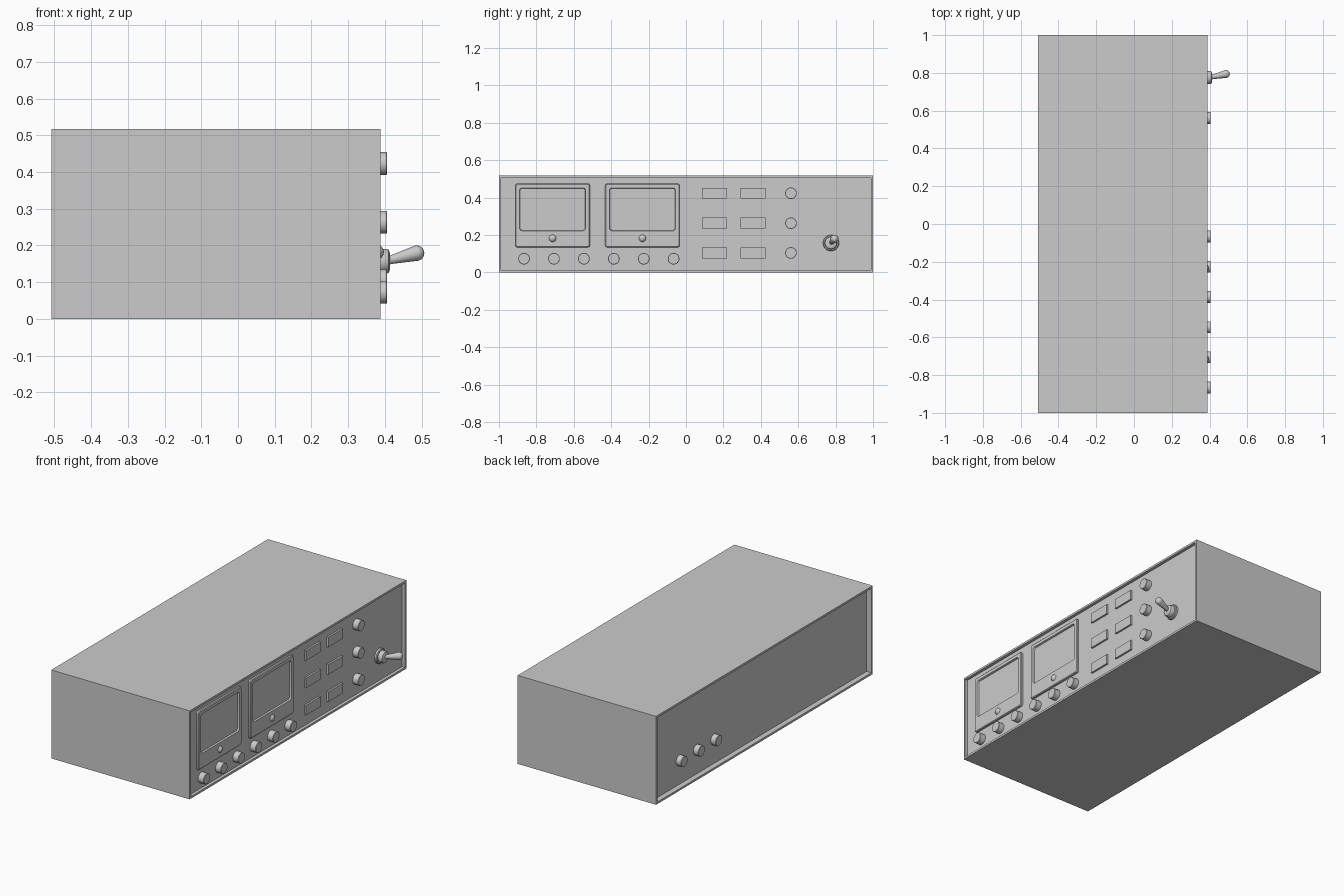
import bpy, bmesh, math
from mathutils import Matrix, Vector

if "Cube" in bpy.data.objects:
    bpy.data.objects.remove(bpy.data.objects["Cube"])

FRONT = 0.37      # recessed control panel plane
BACK = -0.475     # recessed rear panel plane
ROWS = (0.104, 0.263, 0.423)


def finish(bm, name, smooth=True):
    bmesh.ops.remove_doubles(bm, verts=bm.verts, dist=1e-5)
    bmesh.ops.recalc_face_normals(bm, faces=bm.faces)
    mesh = bpy.data.meshes.new(name)
    bm.to_mesh(mesh)
    bm.free()
    ob = bpy.data.objects.new(name, mesh)
    bpy.context.collection.objects.link(ob)
    if smooth:
        bpy.ops.object.select_all(action='DESELECT')
        ob.select_set(True)
        bpy.context.view_layer.objects.active = ob
        bpy.ops.object.shade_smooth_by_angle(angle=math.radians(35))
    return ob


def skin(bm, rings, cap_start=False, cap_end=False):
    """Join successive closed rings of points with faces."""
    loops = [[bm.verts.new(p) for p in ring] for ring in rings]
    n = len(loops[0])
    for a, b in zip(loops, loops[1:]):
        for i in range(n):
            j = (i + 1) % n
            bm.faces.new((a[i], a[j], b[j], b[i]))
    if cap_start:
        bm.faces.new(loops[0])
    if cap_end:
        bm.faces.new(loops[-1])


def lathe(name, profile, origin, direction=(1, 0, 0), n=32):
    """Spin (radius, distance) pairs around a direction."""
    m = Matrix.Translation(origin) @ Vector(direction).to_track_quat('Z', 'Y').to_matrix().to_4x4()
    rings = [[m @ Vector((r * math.cos(2 * math.pi * i / n), r * math.sin(2 * math.pi * i / n), d))
              for i in range(n)] for r, d in profile]
    bm = bmesh.new()
    skin(bm, rings, cap_start=profile[0][0] > 0, cap_end=profile[-1][0] > 0)
    return finish(bm, name)


def rounded_rect(x, y, z, hy, hz, r, steps=4):
    pts = []
    for k, (sy, sz) in enumerate(((1, 1), (-1, 1), (-1, -1), (1, -1))):
        for i in range(steps + 1):
            a = math.pi / 2 * (k + i / steps)
            pts.append(Vector((x, y + sy * (hy - r) + r * math.cos(a),
                               z + sz * (hz - r) + r * math.sin(a))))
    return pts


# Case with recessed front and rear panels
bm = bmesh.new()
bmesh.ops.create_cube(bm, size=1, matrix=Matrix.Translation((-0.0595, 0, 0.2585))
                      @ Matrix.Diagonal((0.895, 2, 0.517, 1)))
bm.normal_update()
for sign, depth in ((1, 0.388 - FRONT), (-1, 0.507 + BACK)):
    face = next(f for f in bm.faces if f.normal.x * sign > 0.9)
    bmesh.ops.inset_region(bm, faces=[face], thickness=0.017)
    edge = bmesh.ops.extrude_discrete_faces(bm, faces=[face])['faces'][0]
    bmesh.ops.translate(bm, verts=edge.verts, vec=(-sign * depth, 0, 0))
finish(bm, "case", smooth=False)

# Display frames, each with a sunken screen and a round indicator
for label, y in (("left", -0.713), ("right", -0.233)):
    bm = bmesh.new()
    skin(bm, [
        rounded_rect(FRONT - 0.002, y, 0.304, 0.199, 0.170, 0.010),
        rounded_rect(FRONT + 0.010, y, 0.304, 0.199, 0.170, 0.010),
        rounded_rect(FRONT + 0.014, y, 0.304, 0.195, 0.166, 0.009),
        rounded_rect(FRONT + 0.014, y, 0.337, 0.177, 0.115, 0.014),
        rounded_rect(FRONT + 0.004, y, 0.337, 0.174, 0.112, 0.012),
    ], cap_start=True, cap_end=True)
    finish(bm, f"{label}_display")
    bm = bmesh.new()
    bmesh.ops.create_uvsphere(bm, u_segments=24, v_segments=12, radius=0.021,
                              matrix=Matrix.Translation((FRONT + 0.006, y, 0.182)))
    finish(bm, f"{label}_display_indicator")

# Round knobs: lower row, right-hand column, rear row
KNOB = [(0.031, -0.002), (0.031, 0.034), (0.029, 0.036)]
for i in range(6):
    lathe(f"lower_knob_{i + 1}", KNOB, (FRONT, -0.866 + 0.16 * i, 0.073))
for i, z in enumerate(ROWS):
    lathe(f"side_knob_{i + 1}", KNOB, (FRONT, 0.561, z))
for i in range(3):
    lathe(f"rear_knob_{i + 1}", KNOB, (BACK + 0.003, 0.42 + 0.16 * i, 0.153), (-1, 0, 0))

# Rectangular push buttons
for i, z in enumerate(ROWS):
    for j, y in enumerate((0.152, 0.358)):
        bm = bmesh.new()
        bmesh.ops.create_cube(bm, size=1, matrix=Matrix.Translation((FRONT + 0.004, y, z))
                              @ Matrix.Diagonal((0.014, 0.135, 0.058, 1)))
        finish(bm, f"push_button_{i + 1}_{j + 1}", smooth=False)

# Toggle switch: stepped collar and club-shaped lever
pivot = Vector((FRONT + 0.03, 0.775, 0.157))
lathe("switch_collar", [(0.043, -0.002), (0.043, 0.010), (0.040, 0.014), (0.034, 0.015),
                        (0.034, 0.035), (0.031, 0.040), (0.024, 0.043), (0.014, 0.044),
                        (0, 0.044)], (FRONT, 0.775, 0.157))
tip = Vector((0.486, 0.794, 0.179))
length = (tip - pivot).length
dome = [(0.021 * math.cos(a), length + 0.021 * math.sin(a))
        for a in (math.pi / 2 * k / 6 for k in range(7))]
lathe("switch_lever", [(0.011, 0), (0.012, 0.02)] + dome, pivot, tip - pivot)
